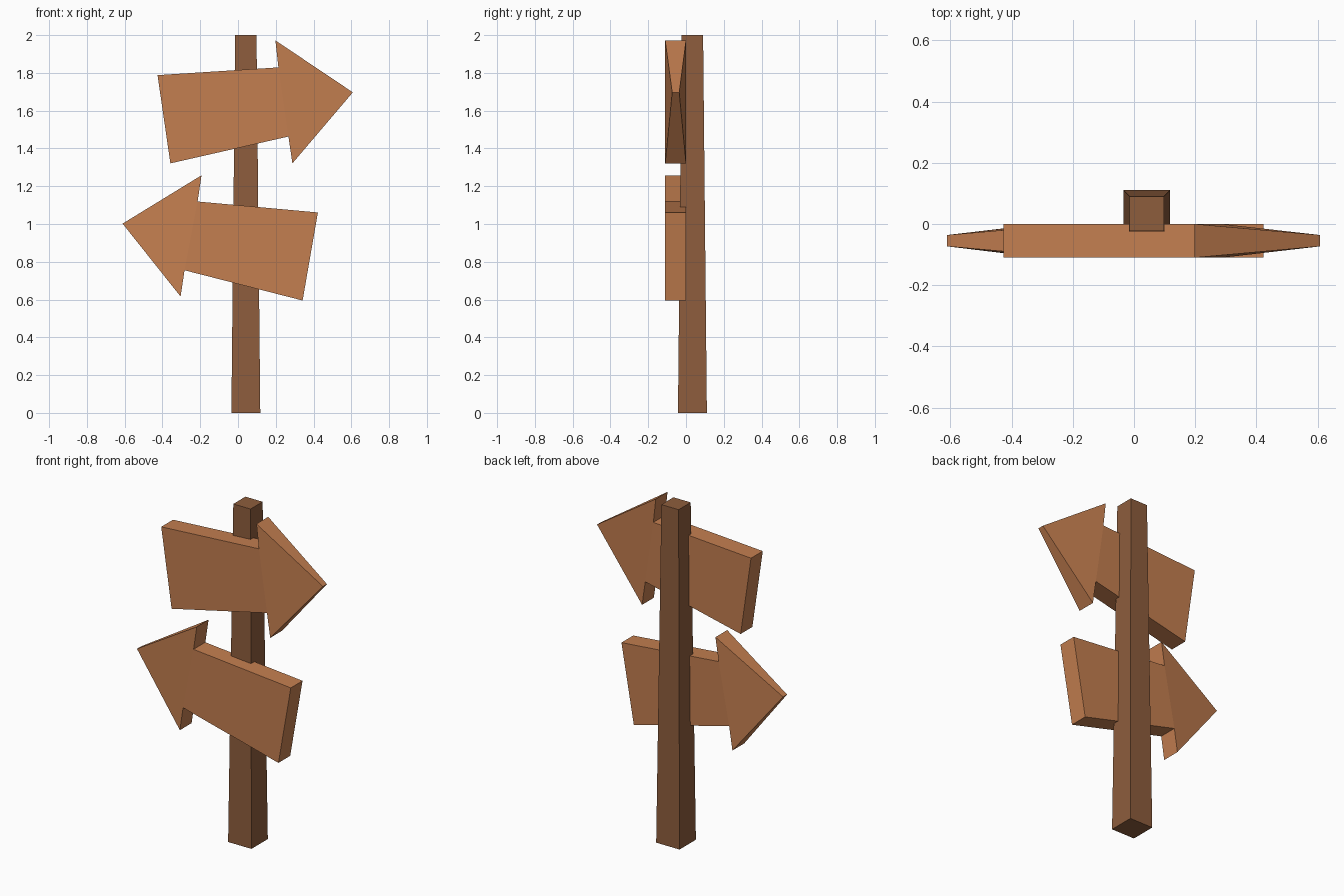
import bpy, bmesh

if "Cube" in bpy.data.objects:
    bpy.data.objects.remove(bpy.data.objects["Cube"])


def material(name, color):
    m = bpy.data.materials.new(name)
    m.diffuse_color = (*color, 1)
    m.use_nodes = True
    m.node_tree.nodes["Principled BSDF"].inputs["Base Color"].default_value = m.diffuse_color
    return m


def finish(name, bm, mat):
    bmesh.ops.recalc_face_normals(bm, faces=bm.faces)
    me = bpy.data.meshes.new(name)
    bm.to_mesh(me)
    bm.free()
    me.materials.append(mat)
    ob = bpy.data.objects.new(name, me)
    bpy.context.collection.objects.link(ob)


def arrow(name, outline, mat):
    # outline: tail top, notch, barb, tip, barb, notch, tail bottom; the tip is thinner
    bm = bmesh.new()
    front, back = [], []
    for i, (x, z) in enumerate(outline):
        y0, y1 = (-0.073, -0.036) if i == 3 else (-0.11, 0.0)
        front.append(bm.verts.new((x, y0, z)))
        back.append(bm.verts.new((x, y1, z)))
    for side in (front, back):
        bm.faces.new([side[i] for i in (0, 1, 5, 6)])
        bm.faces.new(side[1:6])
    for i in range(7):
        j = (i + 1) % 7
        bm.faces.new((front[i], front[j], back[j], back[i]))
    finish(name, bm, mat)


post_wood = material("post_wood", (0.27, 0.11, 0.046))
sign_wood = material("sign_wood", (0.55, 0.21, 0.08))

# Tapered square post
bm = bmesh.new()
bmesh.ops.create_cube(bm, size=1)
for v in bm.verts:
    w = 0.153 if v.co.z < 0 else 0.113
    v.co = (0.0415 + v.co.x * w, 0.034 + v.co.y * w, v.co.z * 2 + 1)
finish("post", bm, post_wood)

# Two arrow boards
arrow("upper_arrow", [(-0.426, 1.788), (0.214, 1.829), (0.198, 1.972), (0.608, 1.697),
                      (0.288, 1.321), (0.267, 1.463), (-0.358, 1.321)], sign_wood)
arrow("lower_arrow", [(0.423, 1.061), (-0.214, 1.119), (-0.193, 1.258), (-0.611, 1.002),
                      (-0.304, 0.616), (-0.283, 0.755), (0.342, 0.595)], sign_wood)
